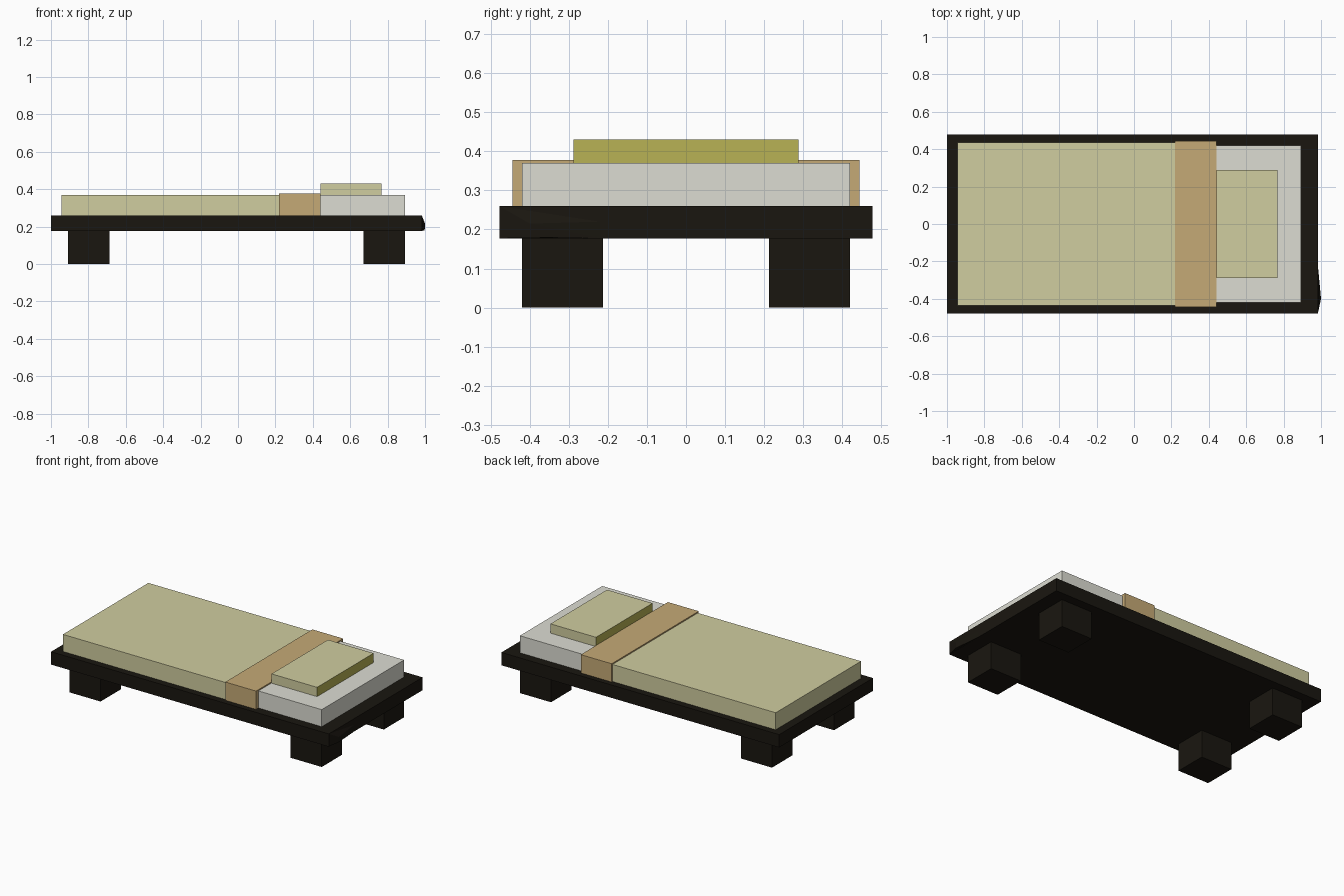
import bpy, bmesh

if "Cube" in bpy.data.objects:
    bpy.data.objects.remove(bpy.data.objects["Cube"])


def material(name, rgb):
    m = bpy.data.materials.new(name)
    m.diffuse_color = (*rgb, 1)
    m.use_nodes = True
    m.node_tree.nodes["Principled BSDF"].inputs["Base Color"].default_value = m.diffuse_color
    return m


DARK = material("dark_wood", (0.010, 0.008, 0.005))
CREAM = material("cream_cloth", (0.63, 0.61, 0.35))
OLIVE = material("olive_cloth", (0.48, 0.45, 0.09))
TAN = material("tan_cloth", (0.56, 0.40, 0.18))
WHITE = material("sheet_white", (0.72, 0.72, 0.65))


def finish(name, bm, mat):
    bmesh.ops.recalc_face_normals(bm, faces=bm.faces[:])
    me = bpy.data.meshes.new(name)
    bm.to_mesh(me)
    bm.free()
    me.materials.append(mat)
    ob = bpy.data.objects.new(name, me)
    bpy.context.collection.objects.link(ob)
    return ob


def box(name, x, y, z, mat):
    bm = bmesh.new()
    bmesh.ops.create_cube(bm, size=1)
    for v in bm.verts:
        for i, (lo, hi) in enumerate((x, y, z)):
            v.co[i] = lo if v.co[i] < 0 else hi
    return finish(name, bm, mat)


# Platform, with a slightly bulging front corner at the head end
box("platform", (-1, 0.983), (-0.478, 0.478), (0.177, 0.26), DARK)
bm = bmesh.new()
for p in ((0.983, -0.478, 0.26), (0.983, -0.22, 0.177), (0.983, -0.22, 0.22),
          (1.0, -0.40, 0.215), (0.998, -0.40, 0.18), (0.983, -0.478, 0.18)):
    bm.verts.new(p)
bmesh.ops.convex_hull(bm, input=bm.verts[:])
finish("corner_bulge", bm, DARK)

# Four block legs
for end, xr in (("foot", (-0.908, -0.687)), ("head", (0.67, 0.892))):
    for side, yr in (("front", (-0.42, -0.213)), ("back", (0.213, 0.42))):
        box(f"{end}_{side}_leg", xr, yr, (0, 0.177), DARK)

# Bedding
box("bed_cover", (-0.945, 0.22), (-0.435, 0.435), (0.26, 0.37), CREAM)
box("folded_blanket", (0.22, 0.44), (-0.444, 0.444), (0.26, 0.378), TAN)
box("mattress", (0.44, 0.892), (-0.42, 0.42), (0.26, 0.37), WHITE)

# Pillow with olive ends
pillow = box("pillow", (0.441, 0.766), (-0.288, 0.288), (0.37, 0.43), CREAM)
pillow.data.materials.append(OLIVE)
for f in pillow.data.polygons:
    if abs(f.normal.x) > 0.5:
        f.material_index = 1
